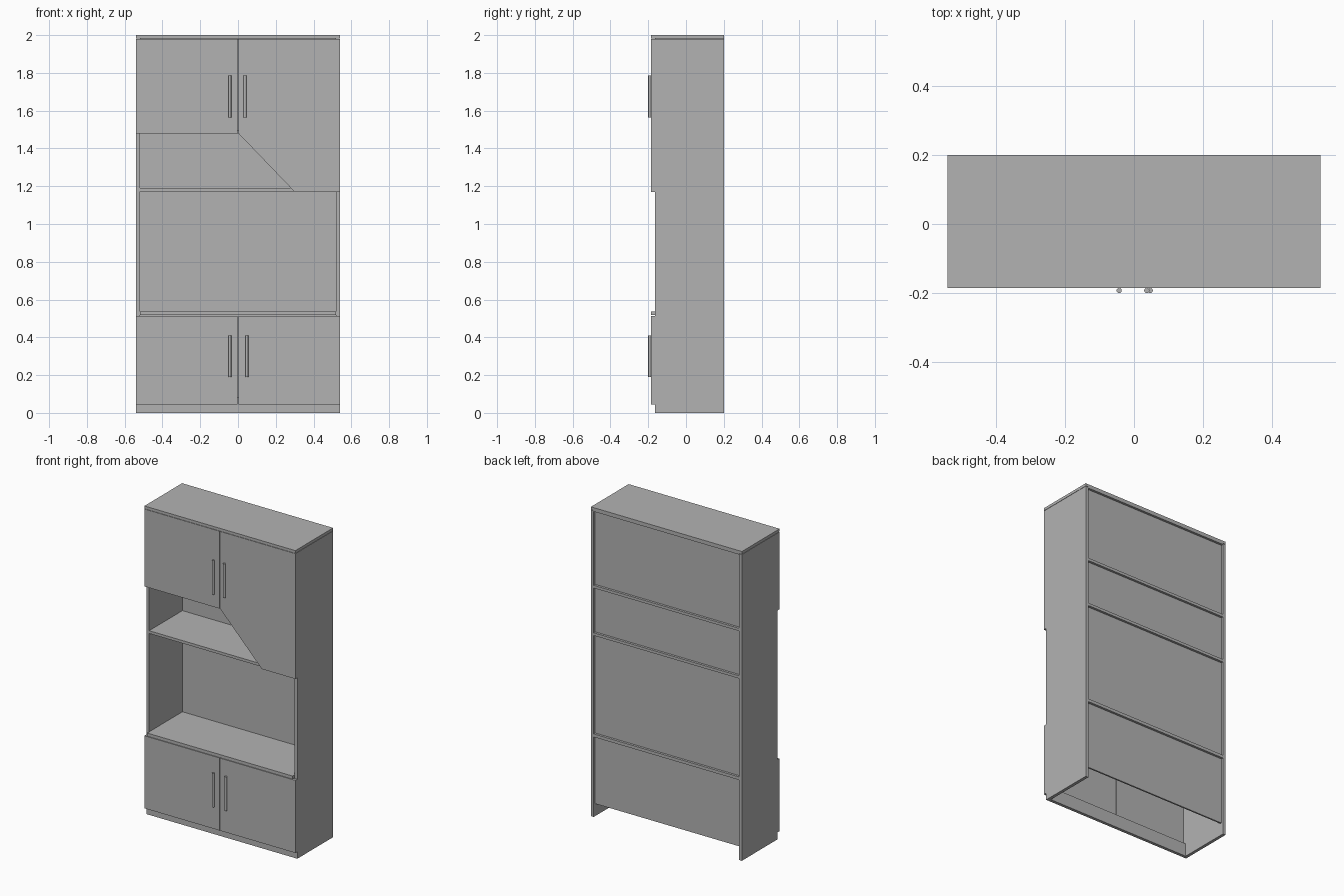
import bpy
import bmesh
from mathutils import Vector

cube = bpy.data.objects.get("Cube")
if cube:
    bpy.data.objects.remove(cube, do_unlink=True)

# Single plain finish
grey = bpy.data.materials.new("plain_grey")
grey.use_nodes = True
COLOR = (0.45, 0.45, 0.45, 1)
grey.diffuse_color = COLOR
grey.node_tree.nodes["Principled BSDF"].inputs["Base Color"].default_value = COLOR

# Overall dimensions
W, T = 0.54, 0.02            # half width, board thickness
INNER = W - T
FRONT, CARCASS, BACK = -0.185, -0.165, 0.2
TOP = 2.0
GAP = 0.002


def add_object(name, bm):
    bmesh.ops.recalc_face_normals(bm, faces=bm.faces)
    mesh = bpy.data.meshes.new(name)
    bm.to_mesh(mesh)
    bm.free()
    mesh.materials.append(grey)
    obj = bpy.data.objects.new(name, mesh)
    bpy.context.collection.objects.link(obj)
    return obj


def panel(name, outline, y0, y1):
    """Extrude an x-z outline from y0 to y1."""
    bm = bmesh.new()
    face = bm.faces.new([bm.verts.new((x, y0, z)) for x, z in outline])
    ext = bmesh.ops.extrude_face_region(bm, geom=[face])
    moved = [v for v in ext["geom"] if isinstance(v, bmesh.types.BMVert)]
    bmesh.ops.translate(bm, verts=moved, vec=Vector((0, y1 - y0, 0)))
    return add_object(name, bm)


def board(name, x0, x1, y0, y1, z0, z1):
    return panel(name, [(x0, z0), (x1, z0), (x1, z1), (x0, z1)], y0, y1)


def handle(name, x, z0, z1):
    """Round vertical bar resting on a door."""
    r = 0.0075
    bpy.ops.mesh.primitive_cylinder_add(
        vertices=20, radius=r, depth=z1 - z0,
        location=(x, FRONT - r, (z0 + z1) / 2))
    obj = bpy.context.object
    obj.name = name
    obj.data.materials.append(grey)
    bpy.ops.object.shade_smooth_by_angle()


# Carcass: sides, top and kick plate
board("right_side", -W, -INNER, CARCASS, BACK, 0, TOP - T)
board("left_side", INNER, W, CARCASS, BACK, 0, TOP - T)
board("top_board", -W, W, FRONT, BACK, TOP - T + GAP, TOP)
board("top_rail", -INNER, INNER, CARCASS, BACK, TOP - T - 0.005, TOP - T + GAP)
board("kick_plate", -INNER, INNER, CARCASS, CARCASS + T, 0, 0.085)

# Horizontal boards between the sides
board("worktop", -INNER, INNER, FRONT, BACK, 0.517, 0.537)
board("middle_shelf", -INNER, INNER, CARCASS, BACK, 1.173, 1.191)
board("upper_cabinet_floor", -INNER, INNER, CARCASS, BACK, 1.48, 1.498)

# Recessed back panel
board("back_panel", -INNER, INNER, BACK - 0.025, BACK - 0.015, 0.08, TOP - T)

# Lower doors
for side, s in (("right", -1), ("left", 1)):
    board(f"lower_{side}_door", *sorted((s * GAP, s * W)), FRONT, CARCASS, 0.045, 0.514)

# Upper doors, one with a slanted lower edge
board("upper_right_door", -W, -GAP, FRONT, CARCASS, 1.48, TOP - T)
panel("upper_left_door",
      [(GAP, 1.48), (0.3, 1.17), (W, 1.17), (W, TOP - T), (GAP, TOP - T)],
      FRONT, CARCASS)

# Door handles
for level, z0, z1, left_x in (("upper", 1.565, 1.785, 0.037), ("lower", 0.19, 0.41, 0.047)):
    handle(f"{level}_right_handle", -0.043, z0, z1)
    handle(f"{level}_left_handle", left_x, z0, z1)
